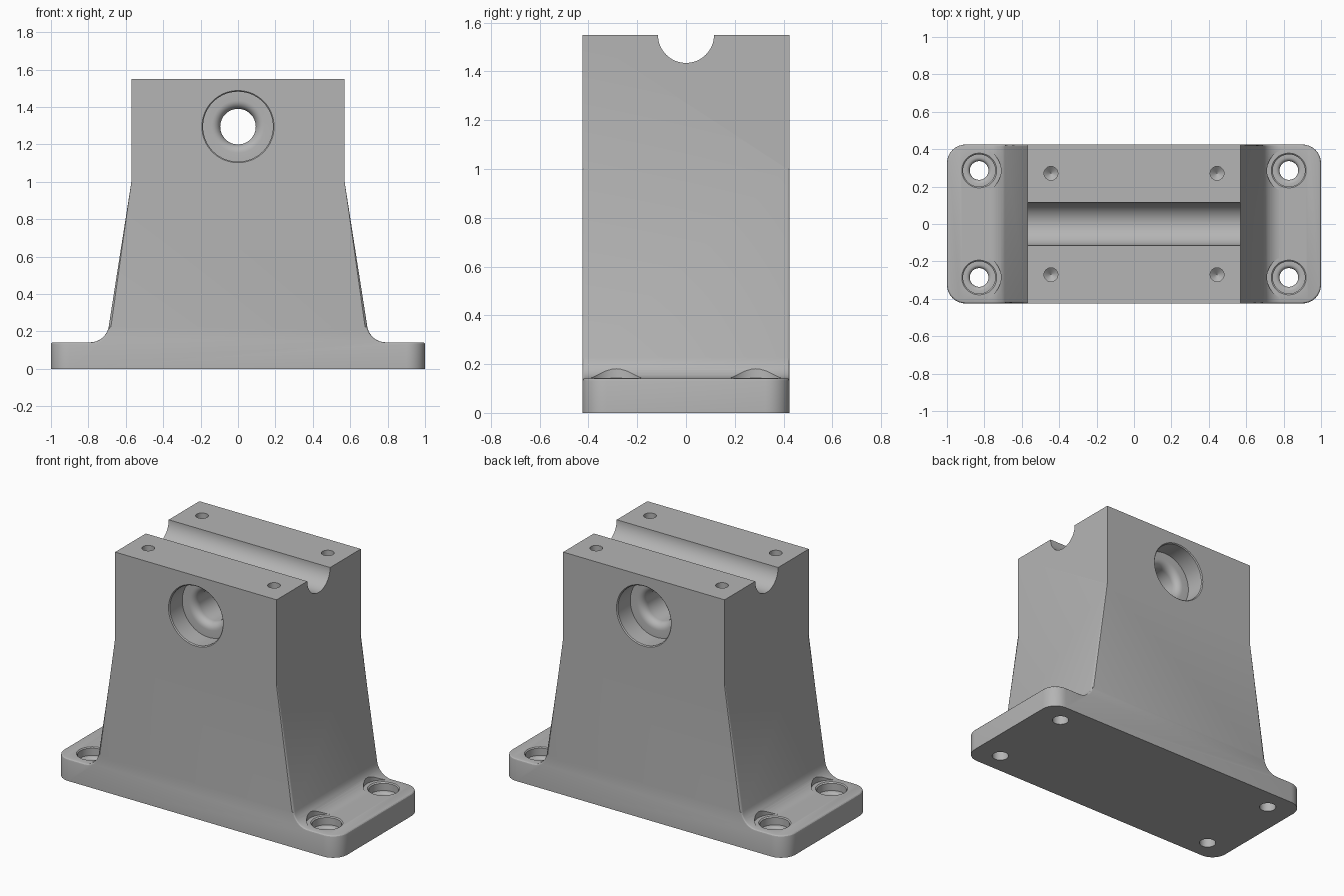
import bpy, bmesh
from math import sin, cos, pi, radians, atan2
from mathutils import Matrix

HALF_DEPTH, BASE_TOP, TOP = 0.425, 0.142, 1.55

default = bpy.data.objects.get("Cube")
if default:
    bpy.data.objects.remove(default, do_unlink=True)

grey = bpy.data.materials.new("plain grey")
grey.use_nodes = True
colour = (0.46, 0.46, 0.46, 1)
grey.diffuse_color = colour
grey.node_tree.nodes["Principled BSDF"].inputs["Base Color"].default_value = colour


def arc(cx, cy, r, start, end, steps):
    return [(cx + r * cos(radians(start + (end - start) * i / steps)),
             cy + r * sin(radians(start + (end - start) * i / steps)))
            for i in range(steps + 1)]


def to_object(bm, name):
    bmesh.ops.recalc_face_normals(bm, faces=bm.faces)
    mesh = bpy.data.meshes.new(name)
    bm.to_mesh(mesh)
    bm.free()
    mesh.materials.append(grey)
    ob = bpy.data.objects.new(name, mesh)
    bpy.context.collection.objects.link(ob)
    return ob


def lathe(name, profile, matrix, sides=48):
    """Closed solid turned round its local z axis from (radius, height) points."""
    bm = bmesh.new()
    rings = []
    for r, h in profile:
        rings.append([bm.verts.new((r * cos(2 * pi * i / sides), r * sin(2 * pi * i / sides), h))
                      for i in range(sides)])
    for low, high in zip(rings, rings[1:]):
        for i in range(sides):
            j = (i + 1) % sides
            bm.faces.new((low[i], low[j], high[j], high[i]))
    bm.faces.new(rings[0])
    bm.faces.new(rings[-1])
    bm.transform(matrix)
    ob = to_object(bm, name)
    ob.hide_render = True
    return ob


# Body: half outline with a fillet between foot and tapered wall, mirrored
tilt = atan2(0.125, 0.8) * 180 / pi
half = [(1, 0), (1, BASE_TOP)]
half += arc(0.79, BASE_TOP + 0.1, 0.1, 270, 180 + tilt, 10)
half += [(0.57, 1.0), (0.57, TOP)]
outline = half + [(-x, z) for x, z in reversed(half)]
bm = bmesh.new()
face = bm.faces.new([bm.verts.new((x, -HALF_DEPTH, z)) for x, z in outline])
out = bmesh.ops.extrude_face_region(bm, geom=[face])
bmesh.ops.translate(bm, vec=(0, 2 * HALF_DEPTH, 0),
                    verts=[v for v in out["geom"] if isinstance(v, bmesh.types.BMVert)])
bmesh.ops.recalc_face_normals(bm, faces=bm.faces)

# Rounded foot corners
corners = [e for e in bm.edges if all(abs(v.co.x) > 0.99 for v in e.verts)
           and abs(e.verts[0].co.z - e.verts[1].co.z) > 0.1]
bmesh.ops.bevel(bm, geom=corners, offset=0.1, segments=8, profile=0.5, affect='EDGES')
bm.normal_update()

# Softened rim along the foot, fillet and tapered wall
rim = []
for e in bm.edges:
    zs = [v.co.z for v in e.verts]
    if min(zs) > BASE_TOP - 0.01 and max(zs) < 1.01 and min(zs) < 0.99:
        slopes = sorted(f.normal.z for f in e.link_faces)
        if abs(slopes[0]) < 0.03 and slopes[1] > 0.1:
            rim.append(e)
bmesh.ops.bevel(bm, geom=rim, offset=0.012, segments=3, profile=0.5, affect='EDGES')
body = to_object(bm, "pedestal_body")

# Cutters
cutters = []

# Cross bore with a counterbore and rounded inner lip at both ends
floor = HALF_DEPTH - 0.13
end = arc(0.14, floor - 0.045, 0.045, 180, 90, 6) + [
    (0.187, floor), (0.187, HALF_DEPTH - 0.006), (0.193, HALF_DEPTH), (0.193, HALF_DEPTH + 0.1)]
bore = [(r, -h) for r, h in reversed(end)] + end
cutters.append(lathe("bore_cutter", bore,
                     Matrix.Translation((0, 0, 1.295)) @ Matrix.Rotation(pi / 2, 4, 'X'), 64))

# Half-round channel across the top
cutters.append(lathe("channel_cutter", [(0.115, -0.8), (0.115, 0.8)],
                     Matrix.Translation((0, 0, TOP)) @ Matrix.Rotation(pi / 2, 4, 'Y'), 64))

# Foot bolt holes with spot faces, and drilled holes in the top
bolt = [(0.05, -0.1), (0.05, 0.07)] + arc(0.07, 0.07, 0.02, 180, 90, 4)[1:]
bolt += [(0.086, 0.09), (0.086, BASE_TOP - 0.006), (0.094, BASE_TOP + 0.001),
         (0.117, BASE_TOP + 0.001), (0.117, 0.35)]
drill = [(0.001, -0.13), (0.037, -0.1), (0.037, 0.1)]
for sx in (-1, 1):
    for sy in (-1, 1):
        cutters.append(lathe("bolt_cutter", bolt, Matrix.Translation((sx * 0.828, sy * 0.286, 0))))
        cutters.append(lathe("drill_cutter", drill,
                             Matrix.Translation((sx * 0.444, sy * 0.271, TOP)), 24))

# Cut, then keep only the finished body
for cutter in cutters:
    mod = body.modifiers.new(cutter.name, 'BOOLEAN')
    mod.operation = 'DIFFERENCE'
    mod.solver = 'EXACT'
    mod.object = cutter
bpy.context.view_layer.update()
finished = bpy.data.meshes.new_from_object(
    body.evaluated_get(bpy.context.evaluated_depsgraph_get()))
body.modifiers.clear()
body.data = finished
for cutter in cutters:
    bpy.data.objects.remove(cutter, do_unlink=True)

bpy.ops.object.select_all(action='DESELECT')
body.select_set(True)
bpy.context.view_layer.objects.active = body
bpy.ops.object.shade_smooth_by_angle(angle=radians(28))
